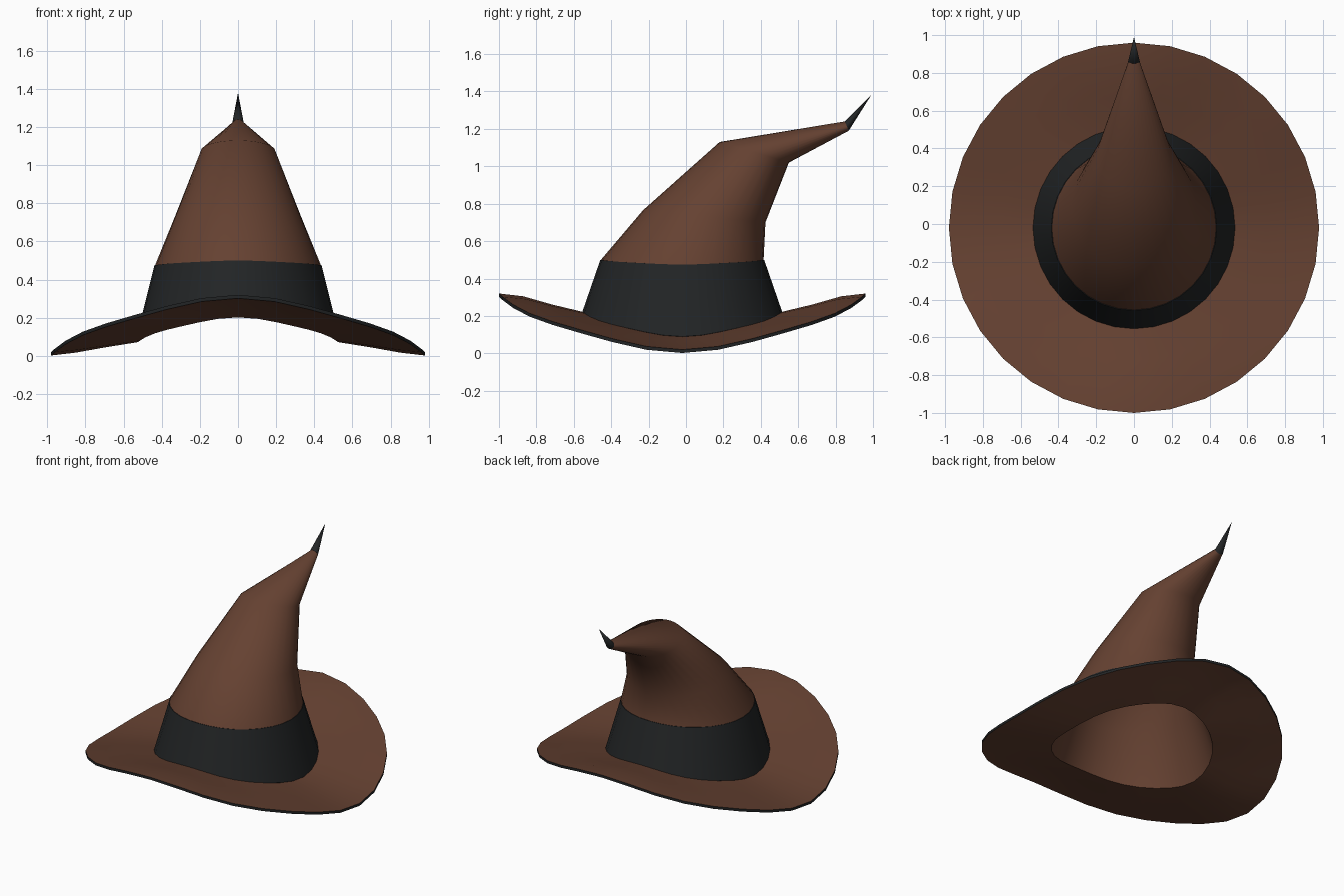
import bpy, bmesh
from math import sin, cos, pi, radians

old = bpy.data.objects.get("Cube")
if old:
    bpy.data.objects.remove(old, do_unlink=True)

SIDES = 32


def material(name, rgb):
    m = bpy.data.materials.new(name)
    m.use_nodes = True
    m.diffuse_color = (*rgb, 1)
    bsdf = next(n for n in m.node_tree.nodes if n.type == 'BSDF_PRINCIPLED')
    bsdf.inputs["Base Color"].default_value = (*rgb, 1)
    bsdf.inputs["Roughness"].default_value = 0.9
    return m


BROWN = material("brown felt", (0.13, 0.053, 0.031))
BLACK = material("black cloth", (0.016, 0.018, 0.019))


def ring(rx, cz, ry=None, cy=-0.02, tilt=0, wave=0):
    """Oval ring: tilt lowers or lifts its back, wave lifts front and back."""
    ry = rx if ry is None else ry
    pts = []
    for i in range(SIDES):
        t = 2 * pi * i / SIDES
        bend = 0.93 * cos(2 * t) + 0.07 * cos(6 * t)
        pts.append((rx * cos(t), cy + ry * sin(t), cz + tilt * sin(t) - wave * bend))
    return pts


def loft(name, rings, mats, closed=False, dark_spans=()):
    """Skin a list of rings; spans listed in dark_spans use the second material."""
    bm = bmesh.new()
    rows = [[bm.verts.new(p) for p in r] for r in rings]
    count = len(rows) if closed else len(rows) - 1
    for k in range(count):
        a, b = rows[k], rows[(k + 1) % len(rows)]
        for i in range(SIDES):
            j = (i + 1) % SIDES
            f = bm.faces.new((a[i], a[j], b[j], b[i]))
            f.material_index = 1 if k in dark_spans else 0
    bmesh.ops.remove_doubles(bm, verts=bm.verts, dist=0.0001)
    bmesh.ops.recalc_face_normals(bm, faces=bm.faces)
    me = bpy.data.meshes.new(name)
    bm.to_mesh(me)
    bm.free()
    for m in mats:
        me.materials.append(m)
    ob = bpy.data.objects.new(name, me)
    bpy.context.collection.objects.link(ob)
    bpy.ops.object.select_all(action='DESELECT')
    ob.select_set(True)
    bpy.context.view_layer.objects.active = ob
    bpy.ops.object.shade_smooth_by_angle(angle=radians(50))
    return ob


# Brim: bent disc with a hole and a dark outer edge
brim_profile = [(0.525, 0.155, 0.065), (0.7, 0.162, 0.1),
                (0.85, 0.17, 0.135), (0.98, 0.17, 0.15)]
top = [ring(r, z, wave=w) for r, z, w in brim_profile]
under = [ring(r, z - 0.018, wave=w) for r, z, w in reversed(brim_profile)]
loft("brim", top + under, [BROWN, BLACK], closed=True, dark_spans=(len(top) - 1,))

# Crown: leaning hollow cone, outside from the tip down, then inside back up
tip_base = dict(ry=0.01, cy=0.86, tilt=-0.025)
tip_centre = ring(0, 1.215, cy=0.86)
outside = [
    tip_centre,
    ring(0.03, 1.215, **tip_base),
    ring(0.195, 1.075, ry=0.185, cy=0.365, tilt=-0.055),
    ring(0.33, 0.7325, ry=0.3275, cy=0.0975, tilt=-0.0325),
    ring(0.435, 0.4875, wave=0.0125),
    ring(0.53, 0.15, wave=0.065),
]
inside = [
    ring(0.525, 0.137, wave=0.065),
    ring(0.415, 0.4875, wave=0.0125),
    ring(0.31, 0.7325, ry=0.3075, cy=0.0975, tilt=-0.0305),
    ring(0.175, 1.07, ry=0.165, cy=0.365, tilt=-0.05),
    ring(0, 1.19, cy=0.78),
]
loft("crown", outside + inside, [BROWN])

# Hat band: thin sleeve around the foot of the crown
loft("hat_band", [
    ring(0.535, 0.155, wave=0.065),
    ring(0.438, 0.4875, wave=0.0125),
    ring(0.432, 0.4875, wave=0.0125),
    ring(0.529, 0.15, wave=0.065),
], [BLACK], closed=True)

# Tip: small upturned spike
loft("tip", [
    tip_centre,
    ring(0.031, 1.215, **tip_base),
    ring(0, 1.38, cy=0.99),
], [BLACK])
